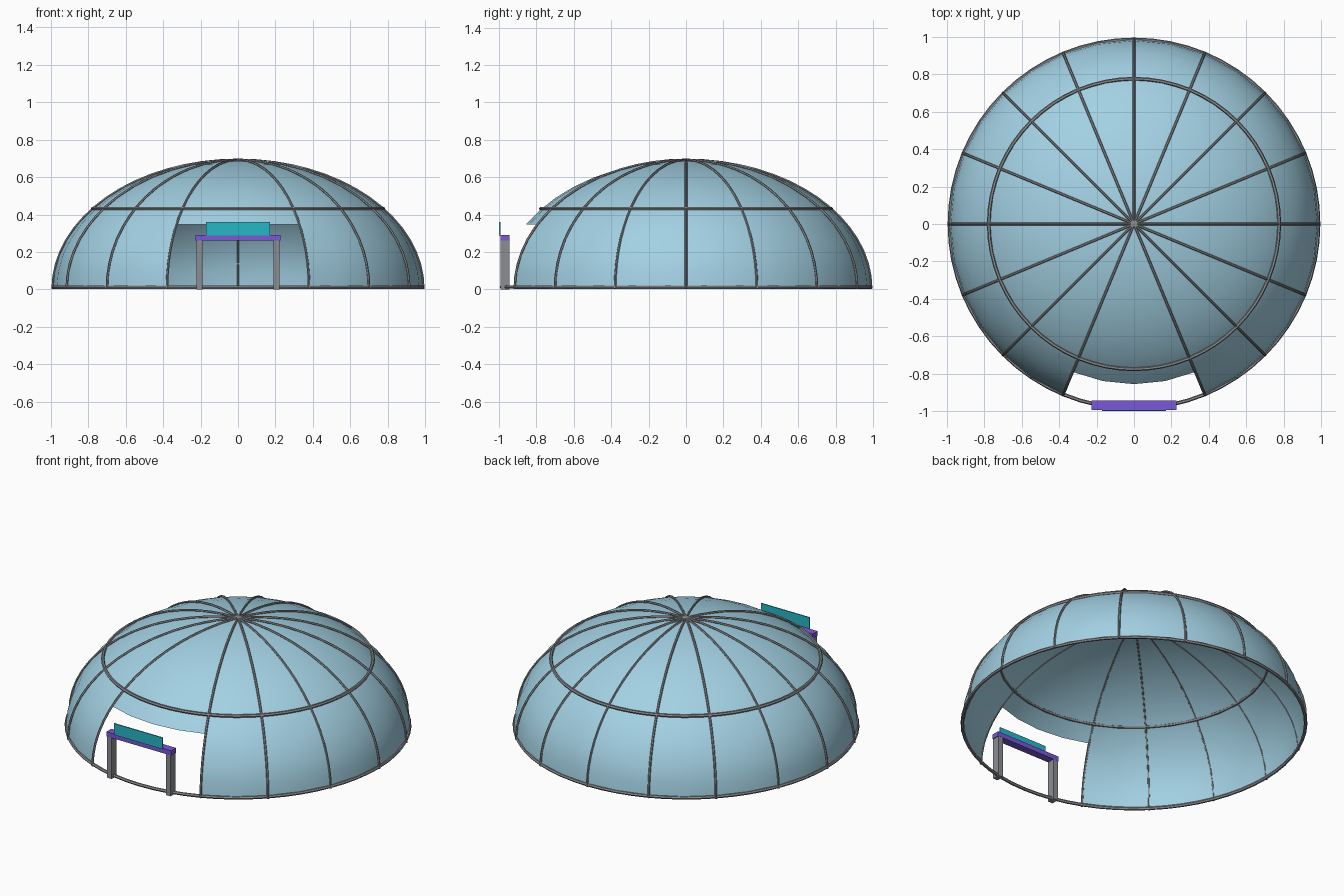
import bpy, bmesh
from math import sin, cos, pi

cube = bpy.data.objects.get("Cube")
if cube:
    bpy.data.objects.remove(cube, do_unlink=True)

RADIUS, HEIGHT, BASE = 0.988, 0.687, 0.003
SEGMENTS, ROWS, RIBS = 32, 12, 16
FRONT = -pi / 2


def material(name, rgb):
    m = bpy.data.materials.new(name)
    m.use_nodes = True
    m.diffuse_color = (*rgb, 1)
    m.node_tree.nodes["Principled BSDF"].inputs["Base Color"].default_value = (*rgb, 1)
    return m


sky = material("pale blue", (0.365, 0.635, 0.77))
steel = material("steel grey", (0.26, 0.27, 0.29))
purple = material("purple", (0.19, 0.098, 0.68))
teal = material("teal", (0.022, 0.47, 0.57))


def dome_point(turn, rise, offset=0.0):
    r = (RADIUS + offset) * cos(rise)
    return (r * cos(turn), r * sin(turn), BASE + (HEIGHT + offset) * sin(rise))


def tube(name, points, thickness, closed=False):
    curve = bpy.data.curves.new(name, "CURVE")
    curve.dimensions = "3D"
    curve.bevel_depth = thickness
    curve.bevel_resolution = 1
    curve.use_fill_caps = not closed
    line = curve.splines.new("POLY")
    line.points.add(len(points) - 1)
    for p, co in zip(line.points, points):
        p.co = (*co, 1)
    line.use_cyclic_u = closed
    obj = bpy.data.objects.new(name, curve)
    bpy.context.collection.objects.link(obj)
    curve.materials.append(steel)
    bpy.ops.object.select_all(action="DESELECT")
    obj.select_set(True)
    bpy.context.view_layer.objects.active = obj
    bpy.ops.object.convert(target="MESH")
    bpy.ops.object.shade_smooth_by_angle()


def ring(name, radius, z, thickness):
    pts = [(radius * cos(2 * pi * i / 64), radius * sin(2 * pi * i / 64), z) for i in range(64)]
    tube(name, pts, thickness, closed=True)


def box(name, x, y, z, mat):
    bpy.ops.mesh.primitive_cube_add(size=1, location=[sum(a) / 2 for a in (x, y, z)])
    obj = bpy.context.object
    obj.name = name
    obj.scale = [a[1] - a[0] for a in (x, y, z)]
    obj.data.materials.append(mat)


# Dome skin: thin half ellipsoid with a doorway left out at the front
bm = bmesh.new()
grid = [[bm.verts.new(dome_point(FRONT + 2 * pi * s / SEGMENTS, pi / 2 * r / ROWS))
         for s in range(SEGMENTS)] for r in range(ROWS)]
apex = bm.verts.new(dome_point(0, pi / 2))
DOOR_ROWS = 4
for s in range(SEGMENTS):
    n = (s + 1) % SEGMENTS
    in_door = s < 2 or s >= SEGMENTS - 2
    for r in range(DOOR_ROWS if in_door else 0, ROWS - 1):
        bm.faces.new((grid[r][s], grid[r][n], grid[r + 1][n], grid[r + 1][s]))
    bm.faces.new((grid[-1][s], grid[-1][n], apex))
bmesh.ops.delete(bm, geom=[v for v in bm.verts if not v.link_faces], context="VERTS")
mesh = bpy.data.meshes.new("dome_skin")
bm.to_mesh(mesh)
bm.free()
mesh.materials.append(sky)
dome = bpy.data.objects.new("dome_skin", mesh)
bpy.context.collection.objects.link(dome)
for p in mesh.polygons:
    p.use_smooth = True

# Ribs: all around except above the doorway
for i in range(1, RIBS):
    turn = FRONT + 2 * pi * i / RIBS
    path = [dome_point(turn, pi / 2 * k / 16, 0.003) for k in range(17)]
    tube(f"rib_{i}", path, 0.007)

# Hoops
ring("base_hoop", 0.986, 0.012, 0.010)
ring("middle_hoop", 0.776, 0.432, 0.010)

# Entrance gate
for name, side in (("left_post", 1), ("right_post", -1)):
    box(name, sorted((side * 0.19, side * 0.222)), (-0.993, -0.945), (0, 0.262), steel)
box("gate_beam", (-0.227, 0.227), (-0.993, -0.944), (0.26, 0.29), purple)
box("sign_board", (-0.17, 0.17), (-1.0, -0.993), (0.288, 0.36), teal)
